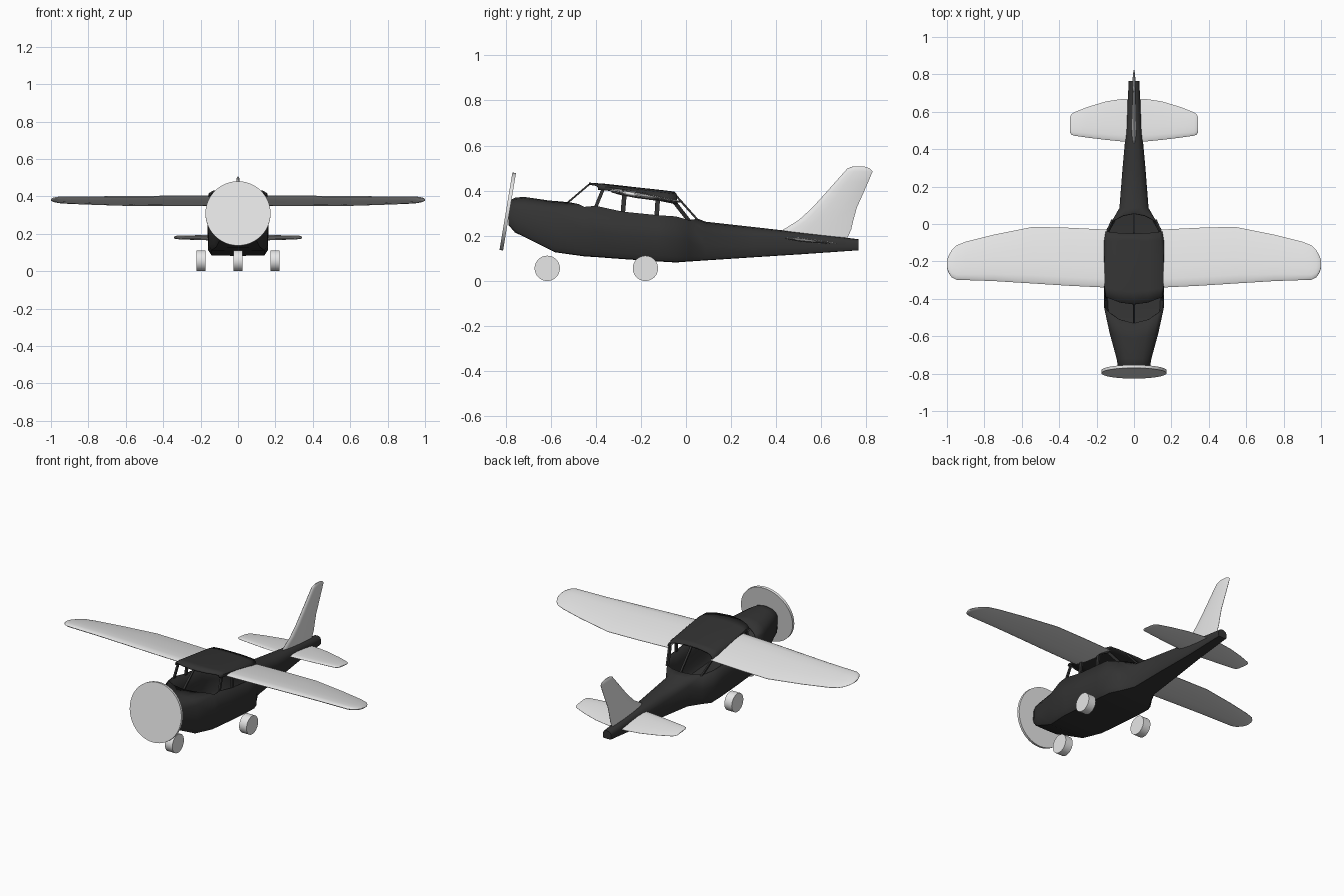
import bpy, bmesh, math
from mathutils import Vector

if "Cube" in bpy.data.objects:
    bpy.data.objects.remove(bpy.data.objects["Cube"])


def material(name, v):
    m = bpy.data.materials.new(name)
    m.diffuse_color = (v, v, v, 1)
    m.use_nodes = True
    m.node_tree.nodes["Principled BSDF"].inputs["Base Color"].default_value = m.diffuse_color
    return m


DARK = material("charcoal", 0.033)
LIGHT = material("light_grey", 0.8)


def finish(name, bm, mat, angle=35, solid=0):
    bmesh.ops.recalc_face_normals(bm, faces=bm.faces)
    me = bpy.data.meshes.new(name)
    bm.to_mesh(me)
    bm.free()
    me.materials.append(mat)
    ob = bpy.data.objects.new(name, me)
    bpy.context.collection.objects.link(ob)
    bpy.ops.object.select_all(action='DESELECT')
    ob.select_set(True)
    bpy.context.view_layer.objects.active = ob
    bpy.ops.object.shade_smooth_by_angle(angle=math.radians(angle))
    if solid:
        mod = ob.modifiers.new("thickness", 'SOLIDIFY')
        mod.thickness = solid
        mod.offset = 0
    return ob


def loft(rings, closed=True, caps=True, skip=lambda s, i: False):
    bm = bmesh.new()
    vs = [[bm.verts.new(p) for p in r] for r in rings]
    n = len(vs[0])
    for s in range(len(vs) - 1):
        for i in range(n if closed else n - 1):
            if not skip(s, i):
                j = (i + 1) % n
                bm.faces.new((vs[s][i], vs[s][j], vs[s + 1][j], vs[s + 1][i]))
    if caps:
        bm.faces.new(vs[0])
        bm.faces.new(vs[-1])
    return bm


def mirrored(half):
    """Close a half section, first and last points lying on x = 0."""
    return half + [(-x, y, z) for x, y, z in reversed(half[1:-1])]


# Fuselage shell, open over the cabin
# y, half width, bottom z, shoulder z, top z, bow of the upper edge
hull = [(-0.785, 0.068, 0.25, 0.315, 0.352, 0), (-0.757, 0.084, 0.218, 0.315, 0.366, 0),
        (-0.72, 0.09, 0.20, 0.315, 0.37, 0), (-0.58, 0.128, 0.13, 0.305, 0.354, -0.03),
        (-0.45, 0.156, 0.112, 0.328, 0.347, -0.08), (-0.40, 0.158, 0.109, 0.333, 0.333, 0),
        (-0.28, 0.159, 0.100, 0.307, 0.307, 0), (-0.13, 0.159, 0.090, 0.292, 0.292, 0),
        (-0.045, 0.155, 0.085, 0.286, 0.286, 0), (0.01, 0.118, 0.089, 0.270, 0.272, 0.045),
        (0.085, 0.075, 0.094, 0.215, 0.26, 0), (0.3, 0.058, 0.108, 0.195, 0.236, 0),
        (0.52, 0.038, 0.122, 0.182, 0.211, 0), (0.762, 0.026, 0.138, 0.165, 0.183, 0)]
rings = []
for y, w, zb, zs, zt, bow in hull:
    h, d = zt - zs, zs - zb
    pts = [(0, zt), (0.5, zs + 0.87 * h), (0.83, zs + 0.55 * h), (1, zs), (1, zb + 0.5 * d),
           (0.99, zb + 0.12 * d), (0.9, zb + 0.01 * d), (0, zb)]
    rings.append(mirrored([(k * w, y + (bow * (1 - k * k) if i < 4 else 0), z)
                           for i, (k, z) in enumerate(pts)]))
finish("fuselage", loft(rings, skip=lambda s, i: 4 <= s < 9 and i in (0, 1, 2, 11, 12, 13)),
       DARK, 40, 0.006)

# Cabin roof
rings = []
for y, w, ze, zt, bow in [(-0.39, 0.148, 0.405, 0.431, -0.04), (-0.34, 0.155, 0.400, 0.426, -0.02),
                          (-0.2, 0.157, 0.372, 0.408, 0), (-0.09, 0.157, 0.350, 0.396, 0),
                          (-0.04, 0.148, 0.340, 0.391, -0.012)]:
    d = zt - ze
    half = [(k * w, y + bow * (1 - k * k), ze + f * d)
            for k, f in [(1, 0), (0.985, 0.5), (0.9, 0.8), (0.5, 0.96), (0, 1)]]
    rings.append(half + [(-x, y2, z) for x, y2, z in reversed(half[:-1])])
finish("cabin_roof", loft(rings, closed=False, caps=False), DARK, 40, 0.01)


# Window pillars
def bar(name, a, b, wx, wy):
    rings = [[Vector(p) + Vector((sx * wx / 2, sy * wy / 2, 0))
              for sx, sy in ((-1, -1), (1, -1), (1, 1), (-1, 1))] for p in (a, b)]
    finish(name, loft(rings), DARK)


pillars = [("front_pillar", (0.153, -0.40, 0.328), (0.147, -0.367, 0.408), 0.016),
           ("door_pillar", (0.156, -0.28, 0.302), (0.152, -0.272, 0.392), 0.02),
           ("middle_pillar", (0.156, -0.13, 0.288), (0.152, -0.125, 0.365), 0.02),
           ("rear_pillar", (0.117, 0.012, 0.268), (0.144, -0.05, 0.348), 0.022)]
for name, a, b, wy in pillars:
    for s, side in ((1, "right"), (-1, "left")):
        bar(f"{name}_{side}", (s * a[0], *a[1:]), (s * b[0], *b[1:]), 0.01, wy)
bar("windscreen_post", (0, -0.527, 0.345), (0, -0.427, 0.43), 0.012, 0.012)
bar("rear_window_post", (0, 0.052, 0.27), (0, -0.055, 0.39), 0.012, 0.012)


# Wings, tailplane and fin: lofted thin aerofoils
FOIL = [(0, 0), (0.04, 0.5), (0.15, 0.85), (0.35, 1), (0.65, 0.8), (0.9, 0.4), (1, 0.08)]
OUTLINE = FOIL + [(c, -t) for c, t in reversed(FOIL[1:])]


def surface(name, stations, thick, place):
    """stations: span position, leading edge y, trailing edge y, thickness factor"""
    rings = [[place(p, le + c * (te - le), t * thick * f / 2) for c, t in OUTLINE]
             for p, le, te, f in stations]
    finish(name, loft(rings), LIGHT, 50)


wing = [(0.145, -0.34, -0.03, 1), (0.35, -0.33, -0.02, 1), (0.54, -0.318, -0.015, 1),
        (0.75, -0.305, -0.057, 0.95), (0.9, -0.3, -0.095, 0.9), (0.95, -0.298, -0.115, 0.85),
        (0.975, -0.285, -0.14, 0.7), (0.992, -0.26, -0.17, 0.5), (1.0, -0.235, -0.195, 0.2)]
tail = [(0.0, 0.44, 0.67, 1), (0.06, 0.441, 0.669, 1), (0.15, 0.45, 0.655, 1),
        (0.25, 0.462, 0.625, 0.95), (0.32, 0.472, 0.597, 0.85), (0.335, 0.478, 0.587, 0.6),
        (0.342, 0.492, 0.572, 0.25)]
for s, side in ((1, "right"), (-1, "left")):
    surface(f"wing_{side}", wing, 0.028,
            lambda p, y, t: (s * p, y, 0.40 - 0.16 * (y + 0.335) + t))
    surface(f"tailplane_{side}", tail, 0.018,
            lambda p, y, t: (s * p, y, 0.19 - 0.11 * (y - 0.44) + t))
fin = [(0.19, 0.40, 0.715, 1), (0.227, 0.43, 0.732, 1), (0.27, 0.50, 0.742, 1),
       (0.325, 0.56, 0.757, 1), (0.38, 0.61, 0.782, 0.95), (0.44, 0.663, 0.808, 0.9),
       (0.485, 0.703, 0.827, 0.8), (0.499, 0.716, 0.815, 0.6), (0.507, 0.738, 0.79, 0.25)]
surface("tail_fin", fin, 0.022, lambda p, y, t: (t, y, p))


# Wheels and propeller disc
def disc(name, radius, depth, loc, rot):
    bm = bmesh.new()
    bmesh.ops.create_cone(bm, cap_ends=True, segments=48, radius1=radius, radius2=radius, depth=depth)
    ob = finish(name, bm, LIGHT)
    ob.location, ob.rotation_euler = loc, rot


for name, x, y in (("nose_wheel", 0, -0.615), ("main_wheel_right", 0.198, -0.18),
                   ("main_wheel_left", -0.198, -0.18)):
    disc(name, 0.056, 0.05, (x, y, 0.056), (0, math.pi / 2, 0))
disc("propeller_disc", 0.174, 0.016, (0, -0.79, 0.308), (math.radians(80.5), 0, 0))
